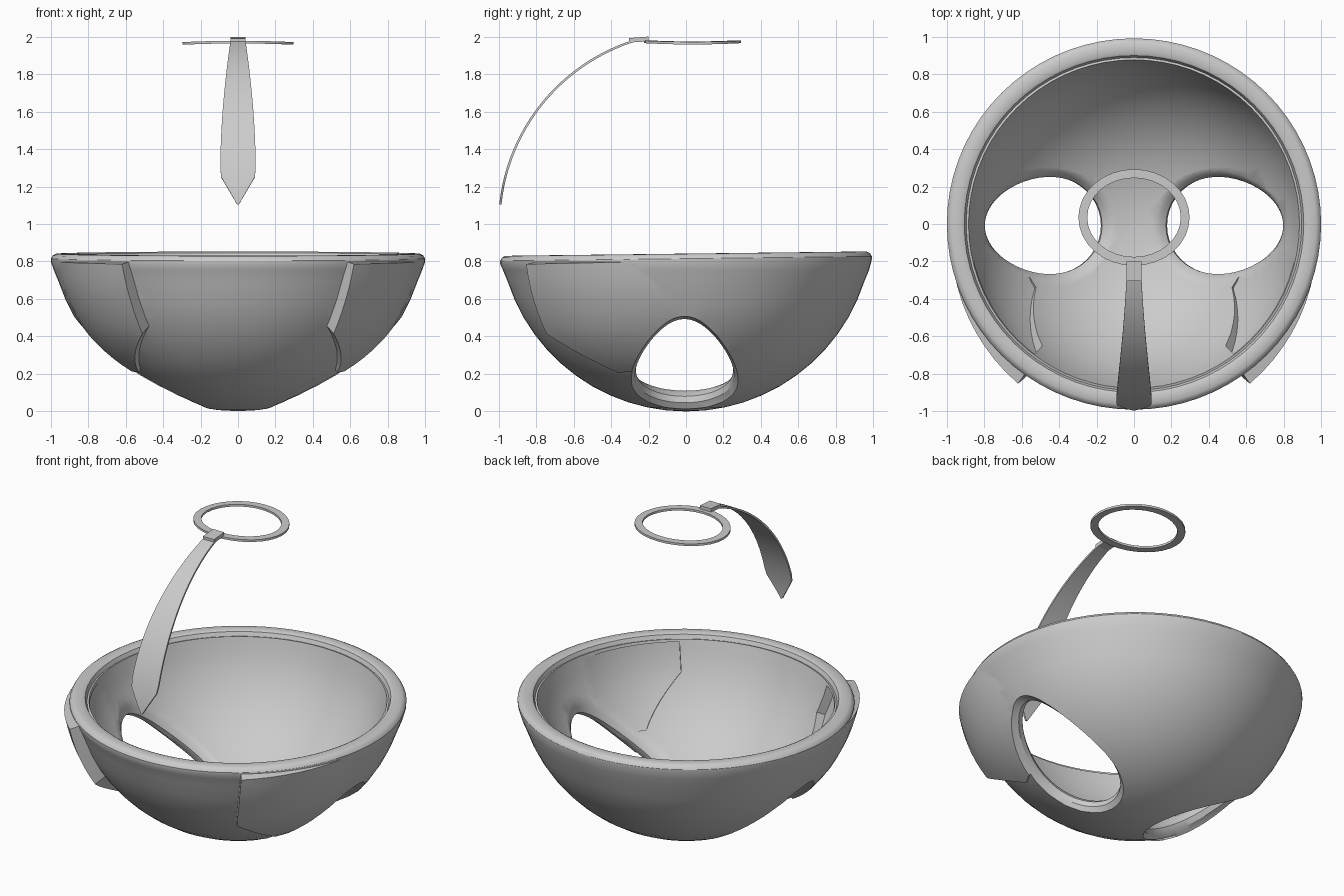
import bpy, bmesh
from math import sin, cos, radians, pi, sqrt

if "Cube" in bpy.data.objects:
    bpy.data.objects.remove(bpy.data.objects["Cube"])


def loft(name, rings, closed=False):
    """Solid skin through equal closed rings; ends zipped shut unless closed."""
    bm = bmesh.new()
    vs = [[bm.verts.new(p) for p in ring] for ring in rings]
    n = len(vs[0])
    pairs = list(zip(vs, vs[1:])) + ([(vs[-1], vs[0])] if closed else [])
    for a, b in pairs:
        for i in range(n):
            j = (i + 1) % n
            bm.faces.new((a[i], a[j], b[j], b[i]))
    if not closed:
        for ring in (vs[0], vs[-1]):
            for i in range(n // 2 - 1):
                bm.faces.new((ring[i], ring[i + 1], ring[n - 2 - i], ring[n - 1 - i]))
    bmesh.ops.recalc_face_normals(bm, faces=bm.faces)
    me = bpy.data.meshes.new(name)
    bm.to_mesh(me)
    bm.free()
    ob = bpy.data.objects.new(name, me)
    bpy.context.collection.objects.link(ob)
    return ob


def activate(ob):
    bpy.ops.object.select_all(action='DESELECT')
    ob.select_set(True)
    bpy.context.view_layer.objects.active = ob


def boolean(target, tool, op):
    m = target.modifiers.new(op, 'BOOLEAN')
    m.operation, m.object, m.solver = op, tool, 'EXACT'
    activate(target)
    bpy.ops.object.modifier_apply(modifier=m.name)
    bpy.data.objects.remove(tool)


def smooth(ob, angle=32):
    activate(ob)
    bpy.ops.object.shade_smooth_by_angle(angle=radians(angle))


def lerp(a, b, t):
    return a + (b - a) * t


# Bowl: part of a unit sphere centred at z = 1, with a rounded, slightly tilted rim
R_IN = 0.897
profile = [(sin(radians(a)), 1 - cos(radians(a))) for a in [0.2] + [6 * i for i in range(1, 13)]]
profile += [(0.977, 0.755), (0.991, 0.795), (0.992, 0.815), (0.982, 0.832), (0.965, 0.841),
            (0.915, 0.842), (0.9, 0.835), (0.889, 0.81)]
profile += [(R_IN * sin(radians(a)), 1 - R_IN * cos(radians(a)))
            for a in [6 * i for i in range(13, 0, -1)] + [0.2]]
N = 72
bowl = loft("bowl", [[(1.008 * r * cos(2 * pi * k / N), r * sin(2 * pi * k / N),
                       z + (0.012 * r * sin(2 * pi * k / N) if z > 0.78 else 0))
                      for k in range(N)] for r, z in profile])


# Cheek panels: step out at a bent front edge and fade into the bowl further back
def cheek(name, side, r_in, r_out, az=(36, 34.5, 55.6), els=(-11.5, -33, -51)):
    rings = []
    for v in range(13):
        i, t = (0, v / 6) if v < 6 else (1, (v - 6) / 6)
        el, start = lerp(els[i], els[i + 1], t), lerp(az[i], az[i + 1], t)
        f = 1 - 0.6 * t * i

        def pt(u, rad):
            a, r, e = radians(lerp(start, 95, u)), rad(u, f), radians(el)
            return (side * r * cos(e) * sin(a), -r * cos(e) * cos(a), 1 + r * sin(e))
        us = [k / 12 for k in range(13)]
        rings.append([pt(u, r_out) for u in us] + [pt(u, r_in) for u in reversed(us)])
    return loft(name, rings)


# Eye openings: radial egg-shaped cut, flared on the inside and the outside
def opening(side):
    rings = []
    for r, a0, a1, w in [(0.80, 5.5, 68, 0.31), (0.893, 6.5, 66, 0.305), (0.912, 9, 61, 0.27),
                         (0.935, 10.5, 58.5, 0.255), (0.97, 10.5, 58.5, 0.26),
                         (1.0, 9, 60.5, 0.28), (1.12, 6, 64, 0.33)]:
        ring = []
        for k in range(48):
            t = 2 * pi * k / 48
            th = radians((a0 + a1) / 2 + (a1 - a0) / 2 * cos(t))
            y = w * sin(t) * (1 - 0.2 * cos(t))
            q = sqrt(r * r - y * y)
            ring.append((side * q * sin(th), y - 0.008, 1 - q * cos(th)))
        rings.append(ring)
    return loft("opening_cutter", rings)


for s in (-1, 1):
    boolean(bowl, cheek("recess_cutter", s, lambda u, f: 0.8,
                        lambda u, f: 0.88 + 0.075 * (1 - u) * f,
                        (37.5, 37, 57), (-13.5, -25, -46)), 'DIFFERENCE')
    boolean(bowl, cheek("cheek_panel", s, lambda u, f: 0.962,
                        lambda u, f: 0.984 + 0.092 * (1 - u) * f), 'UNION')
for s in (-1, 1):
    boolean(bowl, opening(s), 'DIFFERENCE')
smooth(bowl)

# Strap: thin pointed blade that follows the sphere above the front
rings = []
for i in range(25):
    t = i / 24
    a = radians(lerp(6, 74, t))
    z = 1 + sin(a)
    if z < 1.26:
        w = lerp(0.002, 0.095, (z - 1.1) / 0.16)
    else:
        w = 0.095 - 0.055 * ((z - 1.26) / 0.7) ** 2
    r = 1.002 + 0.02 * t * t
    rings.append([(x, -q * cos(a), 1 + q * sin(a))
                  for x, q in ((-w, r), (w, r), (w, r - 0.012), (-w, r - 0.012))])
smooth(loft("strap", rings))

# Tab joining strap and ring
loft("strap_tab", [[(-0.04, y, z0), (0.04, y, z0), (0.04, y, z1), (-0.04, y, z1)]
                   for y, z0, z1 in ((-0.305, 1.968, 1.992), (-0.2, 1.975, 2.0))])

# Flat ring on top, drooping slightly at its sides
rings = []
for k in range(32):
    t = 2 * pi * k / 32
    ring = []
    for d, h in ((0, 0), (-0.047, 0), (-0.047, 0.014), (0, 0.014)):
        x, y = (0.297 + d) * cos(t), 0.035 + (0.258 + d) * sin(t)
        ring.append((x, y, 1.965 - 0.08 * x * x + h))
    rings.append(ring)
smooth(loft("top_ring", rings, closed=True))
